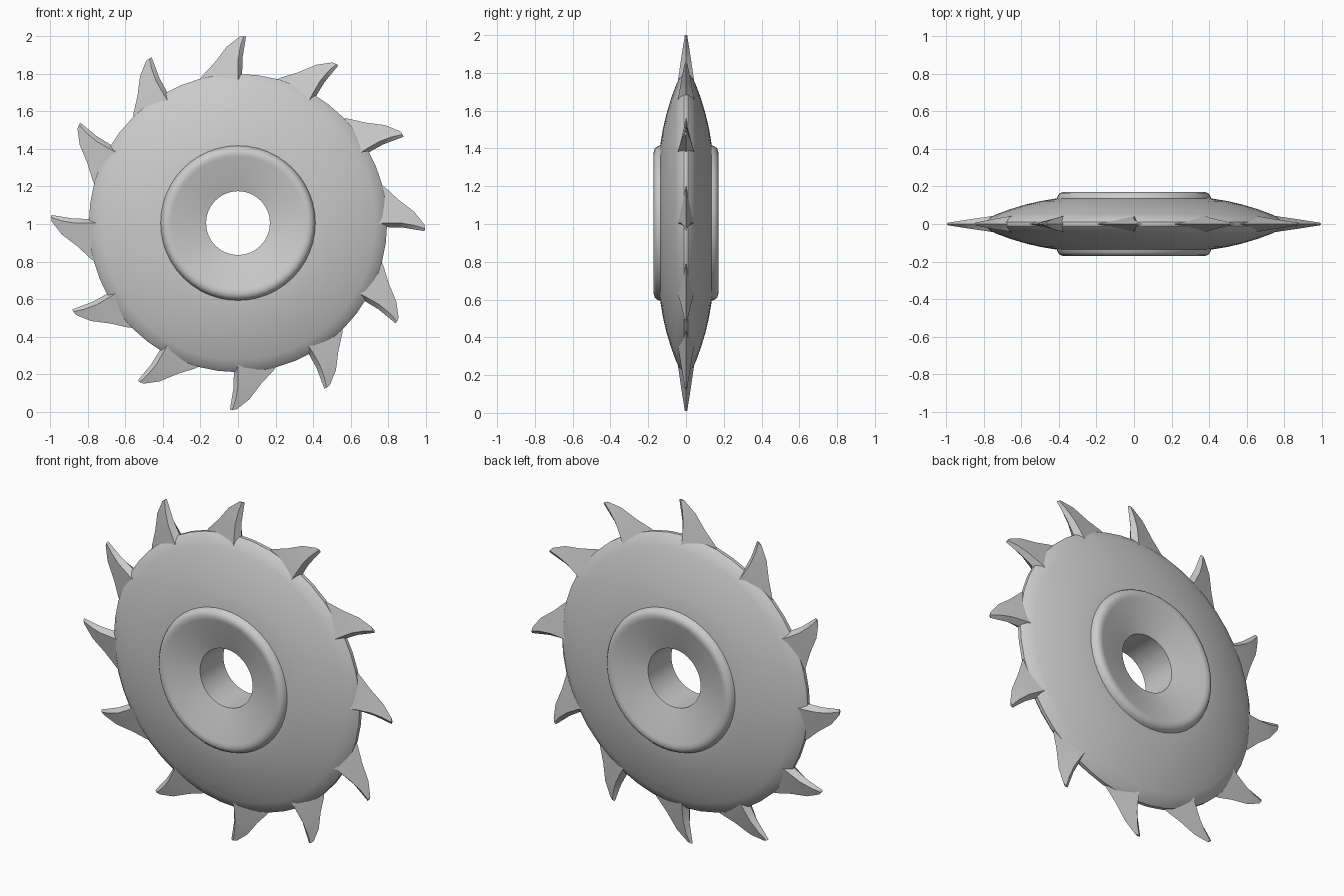
import bpy, bmesh
from math import sin, cos, pi, radians

if "Cube" in bpy.data.objects:
    bpy.data.objects.remove(bpy.data.objects["Cube"])

CENTRE_Z = 1.005


def finish(name, bm, angle):
    bmesh.ops.recalc_face_normals(bm, faces=bm.faces)
    me = bpy.data.meshes.new(name)
    bm.to_mesh(me)
    bm.free()
    ob = bpy.data.objects.new(name, me)
    ob.location.z = CENTRE_Z
    bpy.context.collection.objects.link(ob)
    bpy.ops.object.select_all(action='DESELECT')
    ob.select_set(True)
    bpy.context.view_layer.objects.active = ob
    bpy.ops.object.shade_smooth_by_angle(angle=radians(angle))
    return ob


def bridge(bm, a, b):
    n = len(a)
    for i in range(n):
        j = (i + 1) % n
        bm.faces.new((a[i], a[j], b[j], b[i]))


def lathe(name, half, segs, angle):
    """Spin a (radius, y) half profile, mirrored in y, around the wheel axis."""
    profile = [(r, -y) for r, y in half] + [(r, y) for r, y in reversed(half)]
    bm = bmesh.new()
    rings = [[bm.verts.new((r * cos(2 * pi * k / segs), y, r * sin(2 * pi * k / segs)))
              for k in range(segs)] for r, y in profile]
    for i in range(len(rings)):
        bridge(bm, rings[i], rings[(i + 1) % len(rings)])
    return finish(name, bm, angle)


# Lens-shaped disc
lathe("disc", [(0.37, 0.138), (0.42, 0.135), (0.50, 0.122), (0.58, 0.103), (0.66, 0.079),
               (0.73, 0.053), (0.77, 0.035), (0.795, 0.010)], 48, 40)

# Raised hub with rounded rim, dished faces and a through bore
lathe("hub", [(0.17, 0.108), (0.355, 0.167), (0.375, 0.171), (0.395, 0.165),
              (0.405, 0.153), (0.414, 0.132)], 48, 35)

# Hooked teeth: diamond sections of trailing edge, ridge, leading edge
# each row: trailing (t, r), ridge (t, r, half thickness), leading (t, r)
SECTIONS = [
    ((-0.22, 0.74), (0.005, 0.71), 0.050, (0.035, 0.72)),
    ((-0.19, 0.785), (0.0, 0.785), 0.038, (0.022, 0.79)),
    ((-0.125, 0.855), (0.0, 0.87), 0.026, (0.024, 0.88)),
    ((-0.06, 0.94), (0.012, 0.94), 0.015, (0.034, 0.94)),
    ((0.008, 0.993), (0.030, 0.996), 0.006, (0.043, 0.995)),
]
bm = bmesh.new()
for k in range(12):
    phi = radians(90 - 30 * k)

    def vert(p, y=0):
        t, r = p
        return bm.verts.new((r * cos(phi) + t * sin(phi), y, r * sin(phi) - t * cos(phi)))

    rings = [[vert(a), vert(m, -h), vert(b), vert(m, h)] for a, m, h, b in SECTIONS]
    for lo, hi in zip(rings, rings[1:]):
        bridge(bm, lo, hi)
    bm.faces.new(rings[0])
    bm.faces.new(rings[-1])
finish("teeth", bm, 25)
